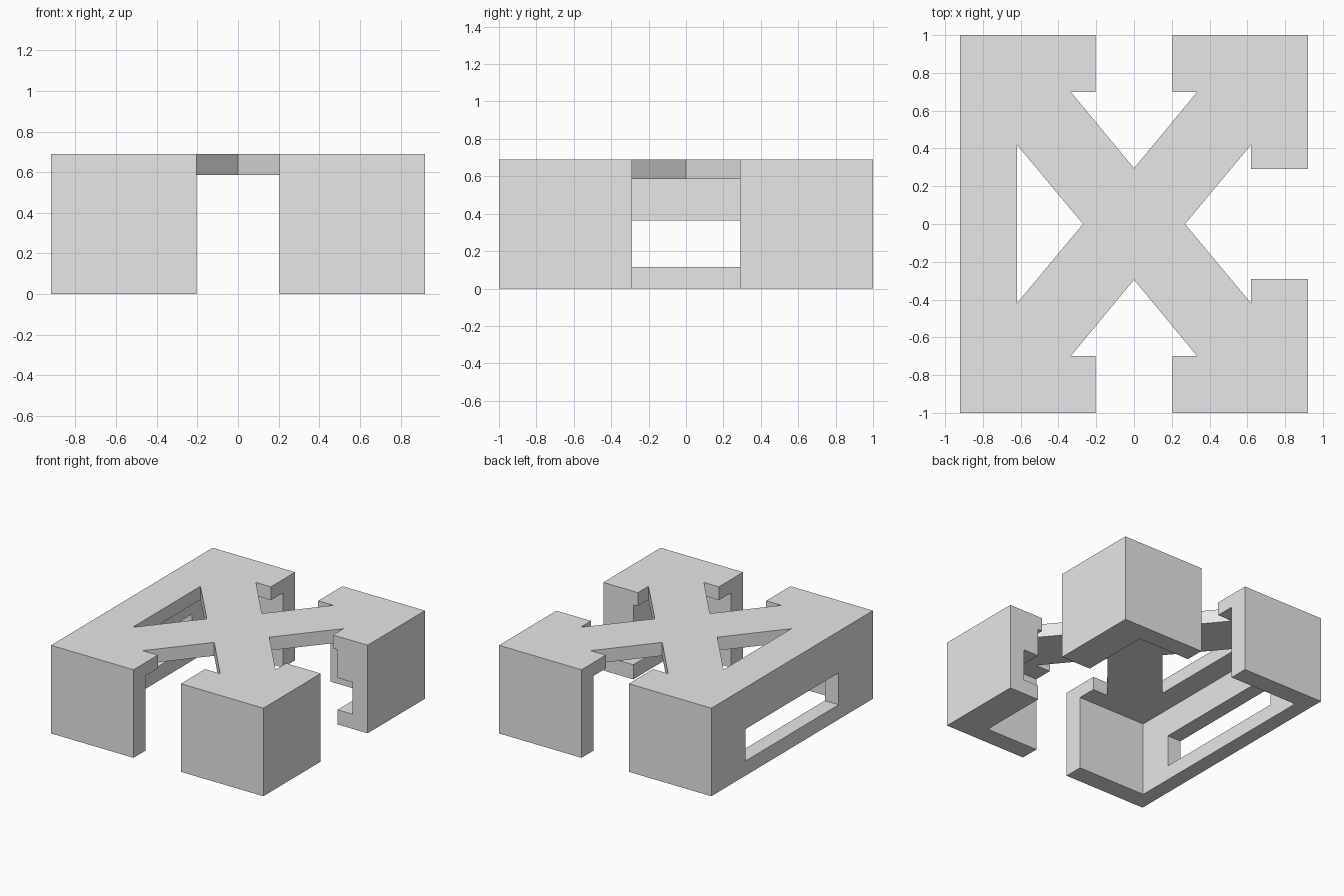
import bpy
import bmesh

cube = bpy.data.objects.get("Cube")
if cube:
    bpy.data.objects.remove(cube, do_unlink=True)

WALL_X, WALL_Y, HEIGHT = 0.92, 1.0, 0.69
PLATE_UNDERSIDE = 0.585

grey = bpy.data.materials.new("plain grey")
grey.use_nodes = True
grey.diffuse_color = (0.8, 0.8, 0.8, 1)
grey.node_tree.nodes["Principled BSDF"].inputs["Base Color"].default_value = (0.8, 0.8, 0.8, 1)


def prism(name, outline, low, high):
    """Extrude a flat outline between two heights."""
    bm = bmesh.new()
    face = bm.faces.new([bm.verts.new((x, y, low)) for x, y in outline])
    top = bmesh.ops.extrude_face_region(bm, geom=[face])["geom"]
    verts = [v for v in top if isinstance(v, bmesh.types.BMVert)]
    bmesh.ops.translate(bm, verts=verts, vec=(0, 0, high - low))
    bmesh.ops.recalc_face_normals(bm, faces=bm.faces)
    mesh = bpy.data.meshes.new(name)
    bm.to_mesh(mesh)
    bm.free()
    mesh.materials.append(grey)
    obj = bpy.data.objects.new(name, mesh)
    bpy.context.collection.objects.link(obj)
    return obj


def rect(x0, x1, y0, y1):
    return [(x0, y0), (x1, y0), (x1, y1), (x0, y1)]


def arrow(tip, base, half_base, half_gap):
    """Triangle with a straight opening running outward, along +y."""
    half = [(half_base, base), (half_gap, base), (half_gap, 1.2)]
    return [(0, tip)] + half + [(-x, y) for x, y in reversed(half)]


# Solid block that becomes the bracket
bracket = prism("cross_top_bracket", rect(-WALL_X, WALL_X, -WALL_Y, WALL_Y), 0, HEIGHT)

back = arrow(0.295, 0.7, 0.335, 0.205)
side = arrow(0.27, 0.62, 0.42, 0.29)
cutters = [
    # Hollow underneath, leaving the walls and the top plate
    prism("cavity_cutter", rect(-0.80, 0.66, -0.85, 0.85), -0.2, PLATE_UNDERSIDE),
    # Long slot through the right wall and into the left walls
    prism("slot_cutter", rect(-1.2, 0.79, -0.575, 0.575), 0.115, 0.365),
    # Openings between the arms of the cross
    prism("back_opening_cutter", back, -0.3, 1),
    prism("front_opening_cutter", [(x, -y) for x, y in back], -0.3, 1),
    prism("left_opening_cutter", [(y, x) for x, y in side], -0.3, 1),
    # The right side keeps its wall, so only the plate is pierced
    prism("right_opening_cutter", [(-0.27, 0), (-0.62, 0.42), (-0.62, -0.42)], -0.3, 1),
]

bpy.context.view_layer.objects.active = bracket
for cutter in cutters:
    cutter.hide_render = True
    mod = bracket.modifiers.new("cut", "BOOLEAN")
    mod.operation = "DIFFERENCE"
    mod.solver = "EXACT"
    mod.object = cutter
    bpy.ops.object.modifier_apply(modifier=mod.name)
    bpy.data.objects.remove(cutter, do_unlink=True)
